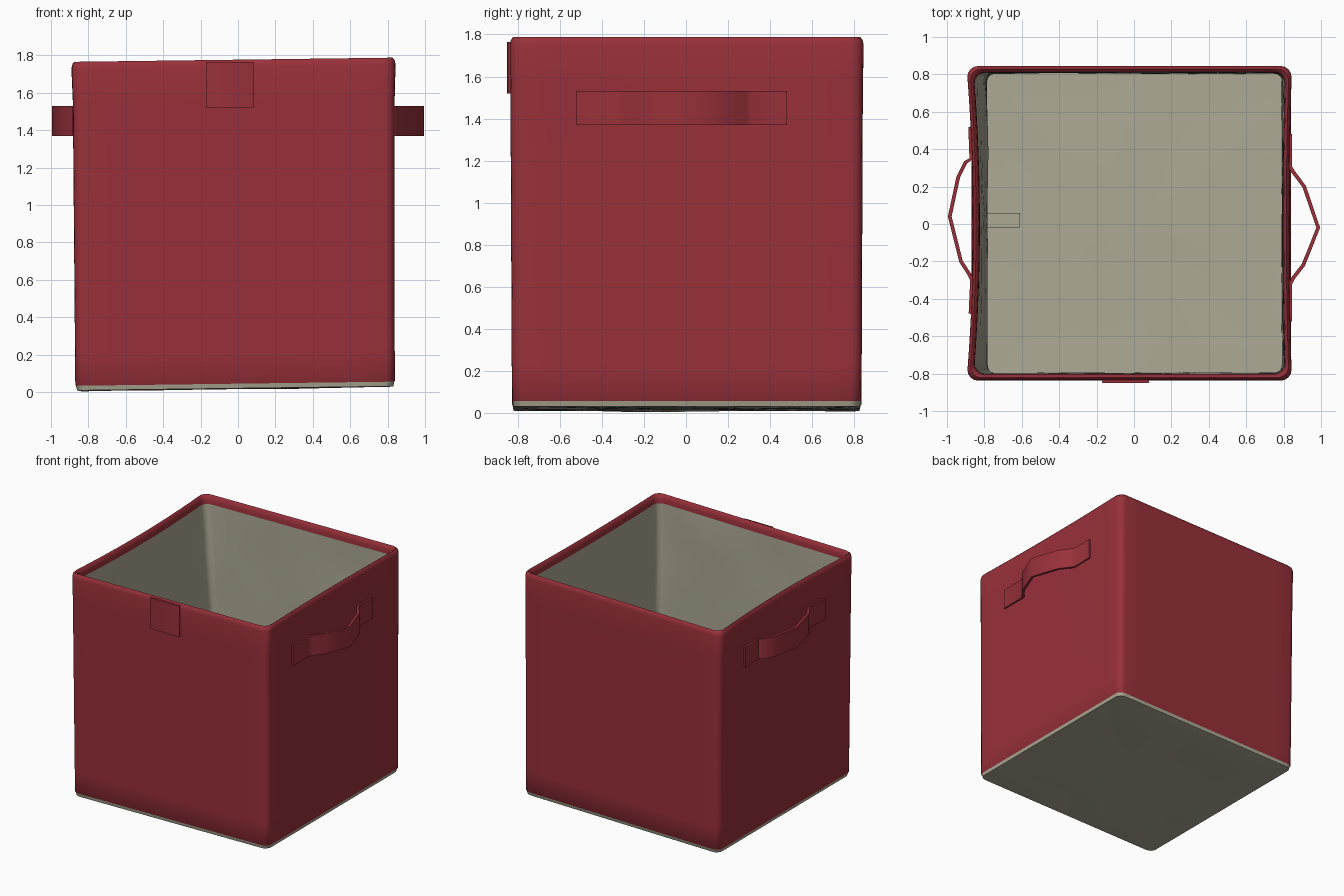
import bpy, bmesh, math
from mathutils import Vector, noise

if "Cube" in bpy.data.objects:
    bpy.data.objects.remove(bpy.data.objects["Cube"])


def material(name, rgb):
    m = bpy.data.materials.new(name)
    m.use_nodes = True
    m.diffuse_color = (*rgb, 1)
    m.node_tree.nodes["Principled BSDF"].inputs["Base Color"].default_value = (*rgb, 1)
    return m


RED = material("red fabric", (0.32, 0.03, 0.042))
GREY = material("beige grey lining", (0.42, 0.40, 0.30))


def finish(name, bm, mats):
    bmesh.ops.recalc_face_normals(bm, faces=bm.faces)
    mesh = bpy.data.meshes.new(name)
    bm.to_mesh(mesh)
    bm.free()
    for m in mats:
        mesh.materials.append(m)
    ob = bpy.data.objects.new(name, mesh)
    bpy.context.collection.objects.link(ob)
    bpy.ops.object.select_all(action="DESELECT")
    ob.select_set(True)
    bpy.context.view_layer.objects.active = ob
    bpy.ops.object.shade_smooth_by_angle(angle=math.radians(50))
    return ob


def ring(x0, x1, y0, y1, r, z, pinch=0.0, wrinkle=0.0):
    """Rounded rectangle, its two x sides drawn in by pinch at the middle."""
    corners = [(x1 - r, y1 - r), (x0 + r, y1 - r), (x0 + r, y0 + r), (x1 - r, y0 + r)]
    pts = []
    for i, (cx, cy) in enumerate(corners):
        arc = [Vector((cx + r * math.cos(a), cy + r * math.sin(a), z))
               for a in ((i + k / 4) * math.pi / 2 for k in range(5))]
        nx, ny = corners[(i + 1) % 4]
        a = (i + 1) * math.pi / 2
        end = Vector((nx + r * math.cos(a), ny + r * math.sin(a), z))
        pts += arc + [arc[-1].lerp(end, k / 12) for k in range(1, 12)]
    for p in pts:
        bow = max(0, 1 - (p.y / 0.8) ** 2)
        p.x -= math.copysign(pinch * bow, p.x) * (1 if p.x < 0 else 0.4) * (abs(p.x) > 0.72)
        p += noise.noise_vector(p * 2.5) * wrinkle
        p.z += 0.013 * p.x
    return pts


def loft(name, rings, mats, cap_end=False):
    """Skin the rings; each ring holds (points, material of the band after it)."""
    bm = bmesh.new()
    rows = [[bm.verts.new(p) for p in pts] for pts, _ in rings]
    for row, nxt, (_, idx) in zip(rows, rows[1:], rings):
        for k in range(len(row)):
            j = (k + 1) % len(row)
            bm.faces.new((row[k], row[j], nxt[j], nxt[k])).material_index = idx
    if cap_end:
        bm.faces.new(rows[-1]).material_index = rings[-1][1]
    return finish(name, bm, mats)


# Outer cloth shell, rolled over the rim
shell = [(ring(-0.855, 0.825, -0.815, 0.82, 0.05, 0.03), 0),
         (ring(-0.87, 0.84, -0.828, 0.835, 0.05, 0.05), 0)]
for t in (0.1, 0.3, 0.5, 0.7, 0.9):
    shell.append((ring(-0.87 - 0.015 * t, 0.838, -0.828 - 0.008 * t,
                       0.835 + 0.007 * t, 0.05, 0.05 + 1.68 * t, 0.025 * t), 0))
for inset, z in ((0, 1.74), (0.005, 1.765), (0.016, 1.777), (0.028, 1.768), (0.034, 1.74), (0.036, 1.71)):
    shell.append((ring(-0.892 + inset, 0.843 - inset, -0.838 + inset,
                       0.845 - inset, 0.06, z, 0.032), 0))
loft("outer_shell", shell, [RED])

# Lining: slightly creased walls, the left one sagging inwards, and the floor
lining = [(ring(-0.858, 0.808, -0.804, 0.811, 0.05, 1.725, 0.03), 0)]
for k in range(1, 12):
    t = k / 12
    lining.append((ring(-0.85 + 0.06 * min(1, t * 2), 0.80 - 0.005 * t, -0.80, 0.808, 0.05,
                        1.71 - 1.63 * t, 0.015 * (1 - t), 0.01), 0))
for s in (1, 0.8, 0.5, 0.25, 0.05):
    lining.append((ring(-0.79 * s, 0.79 * s, -0.795 * s, 0.805 * s, 0.04 * s, 0.07, 0, 0.008), 0))
loft("lining", lining, [GREY], True)

# Underside panel
base = [(ring(-0.868, 0.838, -0.826, 0.833, 0.05, 0.052), 0),
        (ring(-0.86, 0.83, -0.82, 0.825, 0.05, 0.02), 0)]
for s in (0.97, 0.8, 0.6, 0.4, 0.2, 0.05):
    base.append((ring(-0.86 * s, 0.83 * s, -0.82 * s, 0.825 * s, 0.05 * s, 0.018, 0, 0.007), 0))
loft("underside", base, [GREY], True)


def strap(name, path, z0, z1, thick, mat):
    """Upright ribbon that follows a path in plan."""
    bm = bmesh.new()
    rows = []
    for i, p in enumerate(path):
        a, b = Vector(path[max(i - 1, 0)]), Vector(path[min(i + 1, len(path) - 1)])
        d = (b - a).normalized()
        n = Vector((-d.y, d.x)) * thick / 2
        q = Vector(p)
        rows.append([bm.verts.new((*v, z)) for v, z in
                     ((q - n, z0), (q + n, z0), (q + n, z1), (q - n, z1))])
    for r, s in zip(rows, rows[1:]):
        for k in range(4):
            j = (k + 1) % 4
            bm.faces.new((r[k], r[j], s[j], s[k]))
    bm.faces.new(rows[0])
    bm.faces.new(rows[-1])
    return finish(name, bm, [mat])


# Side handles: ends sewn flat, middle standing out to a point
strap("handle_left", [(0.836, -0.52), (0.836, -0.32), (0.85, -0.29), (0.905, -0.22), (0.985, -0.02),
                      (0.91, 0.2), (0.85, 0.28), (0.834, 0.31), (0.836, 0.48)], 1.37, 1.53, 0.02, RED)
strap("handle_right", [(-0.874, -0.48), (-0.866, -0.3), (-0.88, -0.27), (-0.925, -0.2), (-0.985, 0.04),
                       (-0.94, 0.25), (-0.9, 0.33), (-0.87, 0.35), (-0.876, 0.52)], 1.37, 1.53, 0.02, RED)

# Front tab hanging from the rim
strap("front_tab", [(-0.17, -0.84), (-0.16, -0.843), (0.07, -0.843), (0.08, -0.84)], 1.52, 1.765, 0.016, RED)

# Small care tag at the foot of the lining
strap("care_tag", [(-0.8, 0.02), (-0.61, 0.02)], 0.095, 0.105, 0.08, GREY)
